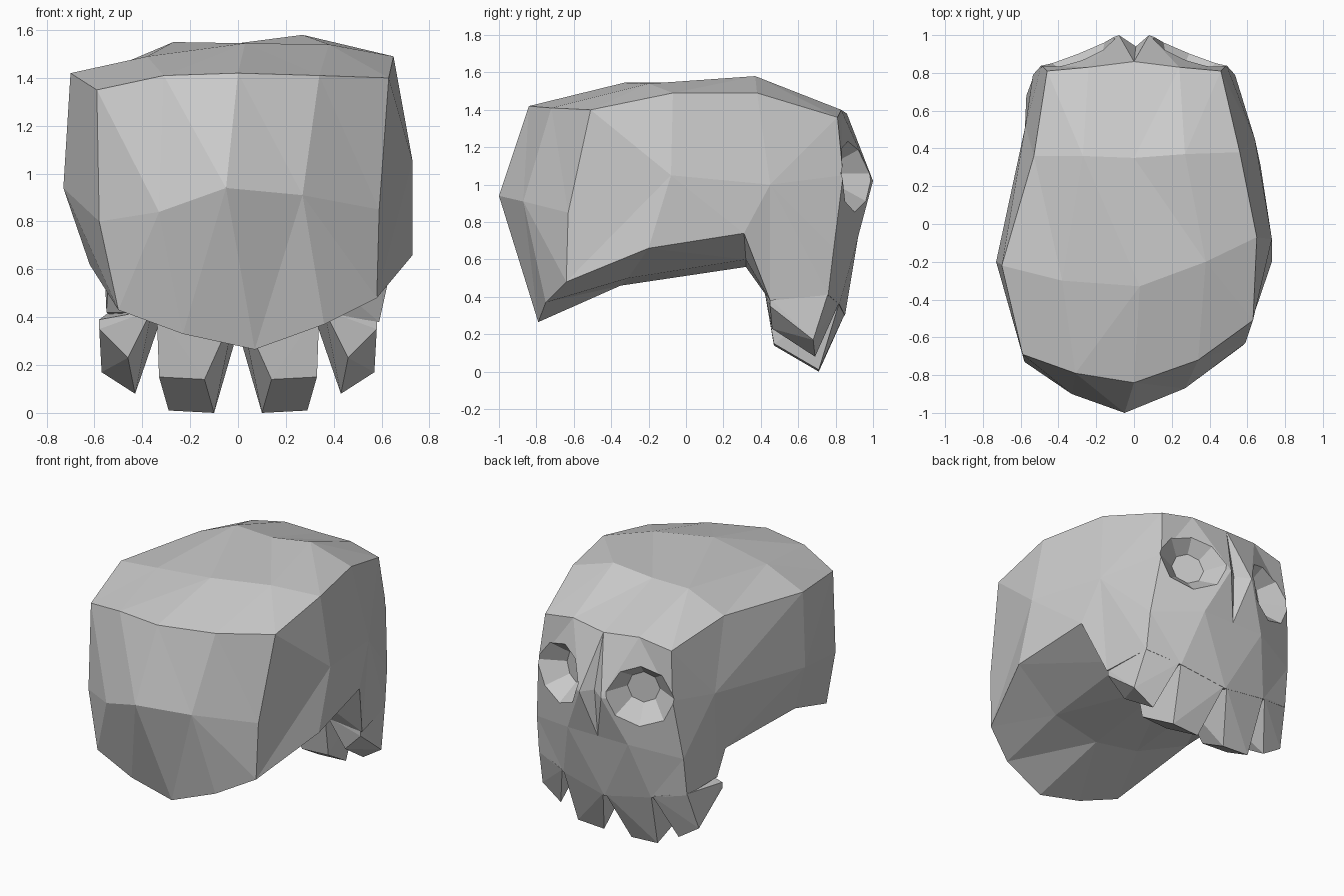
import bpy, bmesh
from mathutils import Vector, Matrix

if "Cube" in bpy.data.objects:
    bpy.data.objects.remove(bpy.data.objects["Cube"])


def finish(bm, name):
    bmesh.ops.recalc_face_normals(bm, faces=bm.faces[:])
    me = bpy.data.meshes.new(name)
    bm.to_mesh(me)
    bm.free()
    ob = bpy.data.objects.new(name, me)
    bpy.context.collection.objects.link(ob)
    return ob


def mirrored(half):
    return [(-x, y, z) for x, y, z in half[:0:-1]] + half


# Bands running up the rear and over the crown, left to right
crown = [
    [(-.50, -.75, .43), (-.23, -.78, .33), (.07, -.79, .265), (.36, -.75, .37), (.58, -.64, .48)],
    [(-.58, -.73, .80), (-.33, -.90, .84), (-.05, -1.0, .94), (.27, -.87, .91), (.59, -.63, .85)],
    [(-.59, -.69, 1.35), (-.31, -.79, 1.41), (0, -.84, 1.42), (.34, -.72, 1.41), (.63, -.51, 1.40)],
    [(-.70, -.22, 1.42), (-.38, -.30, 1.49), (.03, -.33, 1.545), (.38, -.20, 1.54), (.65, -.07, 1.49)],
    [(-.53, .36, 1.44), (-.27, .36, 1.55), (0, .35, 1.545), (.27, .37, 1.58), (.56, .38, 1.49)],
]
# Bands down the face: brow, nose, cheek, gum, back of jaw
face = [mirrored(h) for h in (
    [(0, .86, 1.38), (.24, .83, 1.40), (.46, .81, 1.36)],
    [(.01, .94, 1.03), (.08, 1.0, 1.02), (.49, .84, 1.05)],
    [(0, .92, .72), (.22, .92, .72), (.535, .79, .66)],
    [(0, .85, .30), (.32, .82, .36), (.54, .76, .41)],
    [(0, .42, .42), (.33, .42, .42), (.59, .45, .38)],
)]
face[4][0] = (-.55, .46, .42)
# Bands along the underside
under = [
    [(-.54, .36, .57), (-.30, .33, .57), (0, .32, .56), (.33, .32, .60), (.67, .31, .74)],
    [(-.62, -.25, .62), (-.30, -.33, .50), (0, -.35, .46), (.35, -.31, .50), (.73, -.20, .66)],
]

bm = bmesh.new()
rows = [[bm.verts.new(p) for p in r] for r in crown + face + under]
n = len(rows)
for i in range(n):
    a, b = rows[i], rows[(i + 1) % n]
    for j in range(4):
        bm.faces.new((a[j], a[j + 1], b[j + 1], b[j]))

# Side walls, fanned round a temple point and a cheek point
for col, temple, cheek in ((0, (-.73, -.20, .94), (-.575, .52, 1.0)),
                           (4, (.73, -.08, 1.05), (.64, .45, 1.0))):
    rim = [r[col] for r in rows]
    t, c = bm.verts.new(temple), bm.verts.new(cheek)
    for i in range(n):
        bm.faces.new((rim[i], rim[(i + 1) % n], c if 3 <= i <= 9 else t))
    bm.faces.new((t, rim[3], c))
    bm.faces.new((t, c, rim[10]))
bmesh.ops.triangulate(bm, faces=bm.faces[:])
head = finish(bm, "head")

# Eye sockets
for s in (-1, 1):
    out = Vector((s * .38, .92, 0)).normalized()
    bm = bmesh.new()
    turn = out.to_track_quat('Z', 'Y').to_matrix().to_4x4()
    spot = Matrix.Translation(Vector((s * .285, .885, 1.06)))
    bmesh.ops.create_cone(bm, cap_ends=True, segments=8, radius1=.10, radius2=.28,
                          depth=.20, matrix=spot @ turn)
    cutter = finish(bm, "socket_cutter")
    cutter.hide_render = True
    mod = head.modifiers.new("socket", 'BOOLEAN')
    mod.operation, mod.solver, mod.object = 'DIFFERENCE', 'EXACT', cutter
    bpy.context.view_layer.objects.active = head
    bpy.ops.object.modifier_apply(modifier=mod.name)
    bpy.data.objects.remove(cutter)

# Teeth: tapered blocks with slanted undersides, flush with the gum line
teeth = {
    "inner_tooth": [(.10, .71, 0), (.29, .71, .01), (.14, .47, .14), (.33, .47, .15),
                    (.01, .85, .31), (.32, .82, .37), (.01, .42, .43), (.34, .42, .43)],
    "outer_tooth": [(.43, .69, .08), (.57, .68, .17), (.46, .46, .23), (.58, .45, .35),
                    (.33, .82, .37), (.54, .76, .42), (.36, .42, .43), (.58, .45, .39)],
}
for name, pts in teeth.items():
    for s, side in ((-1, "left"), (1, "right")):
        bm = bmesh.new()
        for x, y, z in pts:
            bm.verts.new((s * x, y, z))
        bmesh.ops.convex_hull(bm, input=bm.verts[:])
        finish(bm, f"{name}_{side}")
